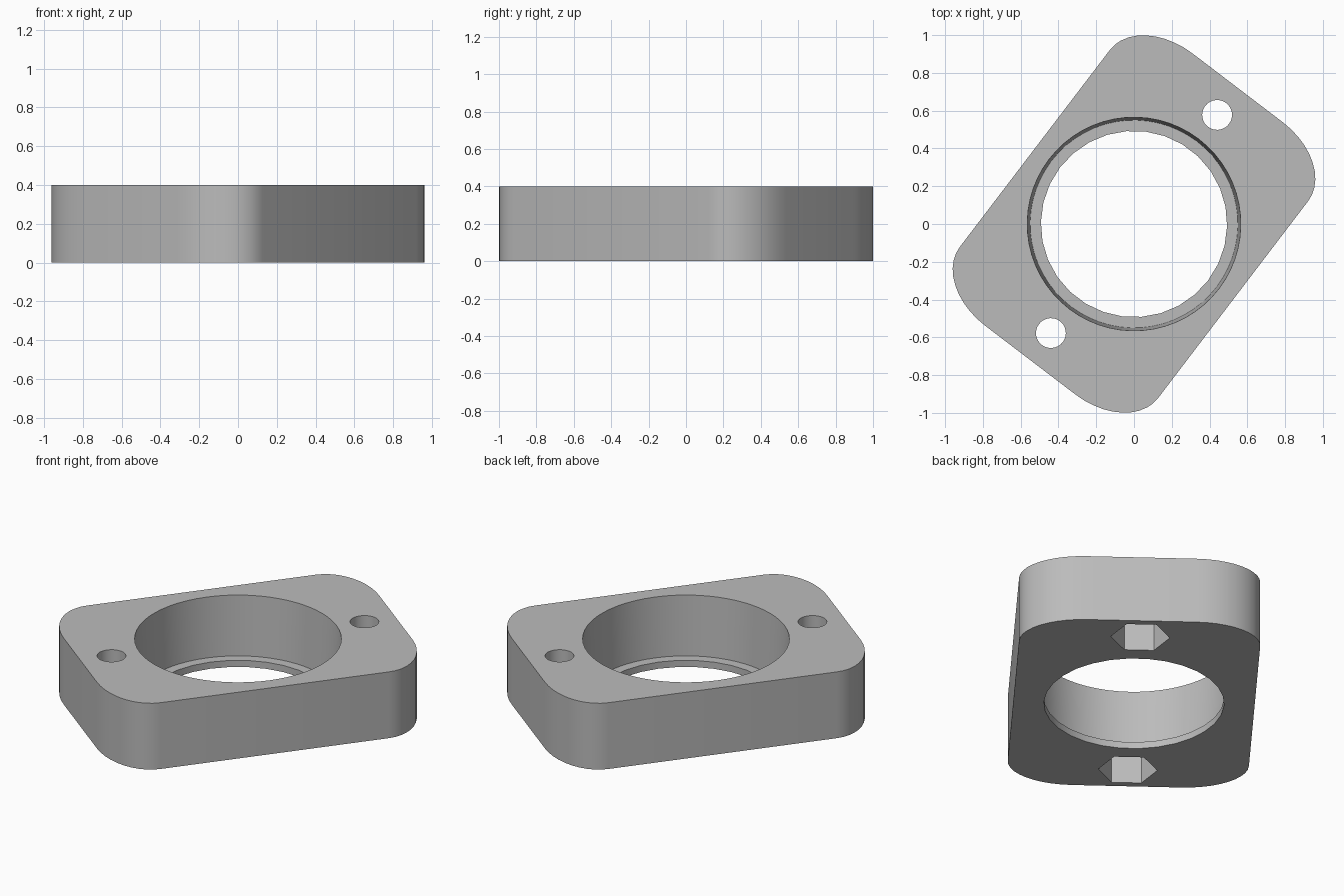
import bpy, bmesh, math
from mathutils import Matrix

old = bpy.data.objects.get("Cube")
if old:
    bpy.data.objects.remove(old)

HEIGHT = 0.4
TURN = Matrix.Rotation(math.radians(52.7), 4, 'Z')

grey = bpy.data.materials.new("grey plastic")
grey.use_nodes = True
colour = (0.5, 0.5, 0.5, 1)
grey.diffuse_color = colour
grey.node_tree.nodes["Principled BSDF"].inputs["Base Color"].default_value = colour


def finish(name, bm):
    """Turn the mesh to the plate's diagonal and link it."""
    bm.transform(TURN)
    bmesh.ops.recalc_face_normals(bm, faces=bm.faces)
    mesh = bpy.data.meshes.new(name)
    bm.to_mesh(mesh)
    bm.free()
    mesh.materials.append(grey)
    obj = bpy.data.objects.new(name, mesh)
    bpy.context.collection.objects.link(obj)
    return obj


def cutter(name, x, z0, z1, r0, r1, sides, spin=0):
    bm = bmesh.new()
    place = Matrix.Translation((x, 0, (z0 + z1) / 2)) @ Matrix.Rotation(spin, 4, 'Z')
    bmesh.ops.create_cone(bm, cap_ends=True, segments=sides, radius1=r0,
                          radius2=r1, depth=z1 - z0, matrix=place)
    obj = finish(name, bm)
    obj.hide_render = True
    return obj


# Mounting plate: rectangle with elliptical corners, extruded upward
half_l, half_w, corner_l, corner_w, steps = 0.906, 0.66, 0.25, 0.36, 10
bm = bmesh.new()
outline = []
for quarter, (sx, sy) in enumerate([(1, 1), (-1, 1), (-1, -1), (1, -1)]):
    for i in range(steps + 1):
        a = (quarter + i / steps) * math.pi / 2
        outline.append(bm.verts.new((sx * (half_l - corner_l) + corner_l * math.cos(a),
                                     sy * (half_w - corner_w) + corner_w * math.sin(a), 0)))
base = bm.faces.new(outline)
top = bmesh.ops.extrude_face_region(bm, geom=[base])
bmesh.ops.translate(bm, vec=(0, 0, HEIGHT),
                    verts=[g for g in top["geom"] if isinstance(g, bmesh.types.BMVert)])
plate = finish("mounting_plate", bm)

# Central opening with a thin lip, and the tapered bore above it
cutters = [cutter("lip_cutter", 0, -0.1, 0.2, 0.493, 0.493, 30),
           cutter("bore_cutter", 0, 0.04, HEIGHT + 0.04, 0.55, 0.567, 60)]

# Bolt holes with hexagonal nut pockets underneath
for x in (-0.726, 0.726):
    cutters.append(cutter("bolt_hole_cutter", x, -0.1, HEIGHT + 0.1, 0.079, 0.079, 30))
    cutters.append(cutter("nut_pocket_cutter", x, -0.1, 0.2, 0.162, 0.162, 6, 0))

bpy.context.view_layer.objects.active = plate
for c in cutters:
    cut = plate.modifiers.new("cut", 'BOOLEAN')
    cut.operation = 'DIFFERENCE'
    cut.solver = 'EXACT'
    cut.object = c
    bpy.ops.object.modifier_apply(modifier=cut.name)
for c in cutters:
    bpy.data.objects.remove(c)

bpy.ops.object.select_all(action='DESELECT')
plate.select_set(True)
bpy.ops.object.shade_smooth_by_angle(angle=math.radians(30))
